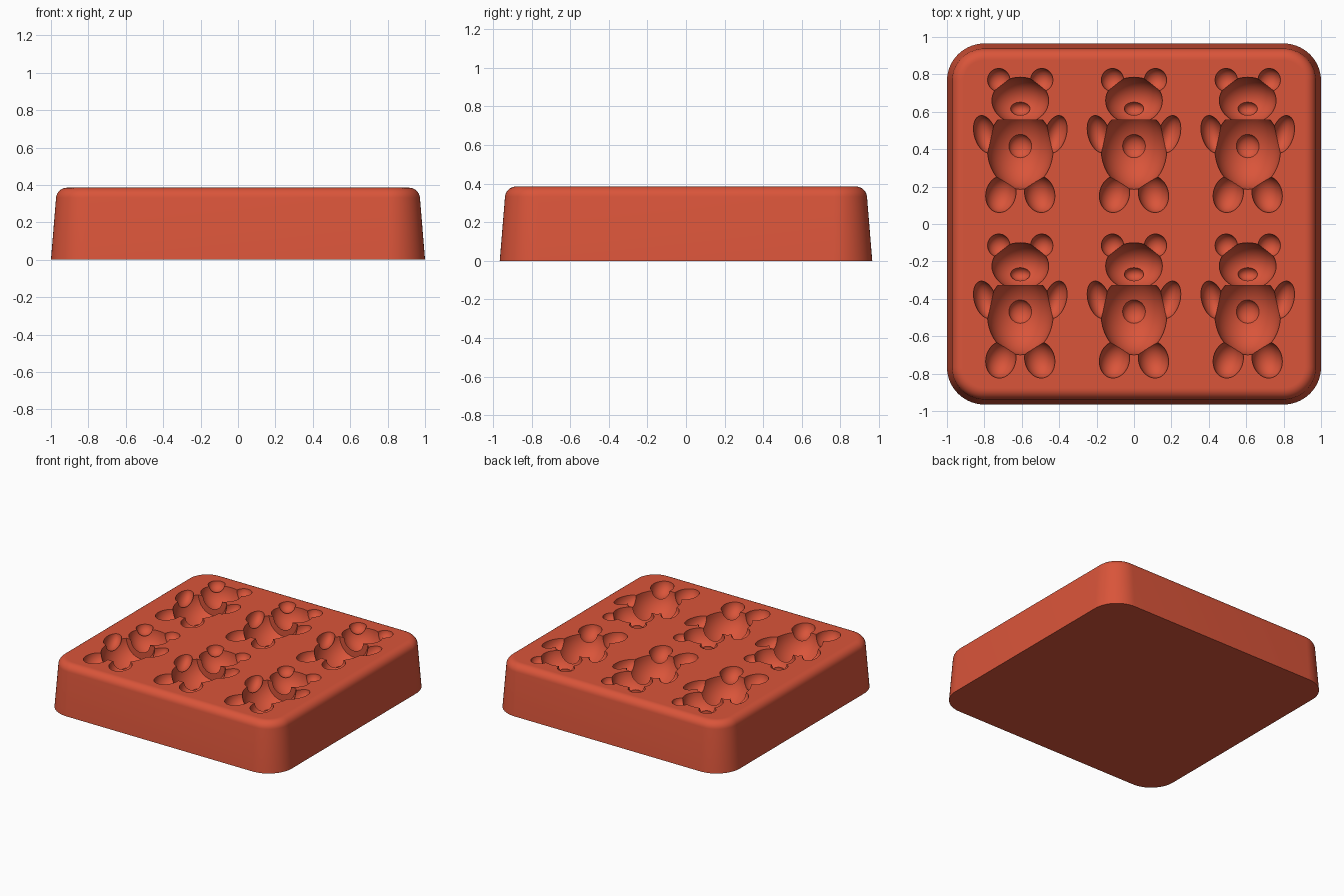
import bpy, bmesh
from math import sin, cos, pi, radians
from mathutils import Matrix, Vector

cube = bpy.data.objects.get("Cube")
if cube:
    bpy.data.objects.remove(cube, do_unlink=True)

TOP = 0.385
COLUMNS = (-0.608, 0, 0.608)
ROWS = (0, -0.885)

red = bpy.data.materials.new("terracotta red")
red.use_nodes = True
color = (0.70, 0.09, 0.042, 1)
red.diffuse_color = color
red.node_tree.nodes["Principled BSDF"].inputs["Base Color"].default_value = color


def make_object(name, bm):
    mesh = bpy.data.meshes.new(name)
    bmesh.ops.recalc_face_normals(bm, faces=bm.faces)
    bm.to_mesh(mesh)
    bm.free()
    mesh.materials.append(red)
    obj = bpy.data.objects.new(name, mesh)
    bpy.context.collection.objects.link(obj)
    return obj


def rounded_ring(bm, inset, z, steps=14):
    """Rounded rectangle outline, shrunk by inset."""
    radius = 0.2 - inset
    verts = []
    for corner, (sx, sy) in enumerate(((1, 1), (-1, 1), (-1, -1), (1, -1))):
        for i in range(steps + 1):
            a = (corner + i / steps) * pi / 2
            verts.append(bm.verts.new((sx * 0.8 + radius * cos(a),
                                       sy * 0.765 + radius * sin(a), z)))
    return verts


# Tapered block with a rounded upper edge
bm = bmesh.new()
profile = [(0, 0)]
for i in range(9):
    a = radians(5) + i / 8 * radians(85)
    profile.append((0.085 - 0.058 * cos(a), TOP - 0.058 + 0.058 * sin(a)))
profile.append((0.09, TOP))
rings = [rounded_ring(bm, inset, z) for inset, z in profile]
for low, high in zip(rings, rings[1:]):
    for i in range(len(low)):
        j = (i + 1) % len(low)
        bm.faces.new((low[i], low[j], high[j], high[i]))
bm.faces.new(rings[0][::-1])
bm.faces.new(rings[-1])
mold = make_object("bear_mold", bm)


def carve(name, center, radii, tilt=0, paired=False, cut_y=None):
    """Carve one ellipsoid part of the bear into every cavity."""
    bm = bmesh.new()
    for row in ROWS:
        for column in COLUMNS:
            for side in ((-1, 1) if paired else (1,)):
                place = Vector((column + side * center[0], center[1] + row, center[2]))
                matrix = (Matrix.Translation(place)
                          @ Matrix.Rotation(radians(tilt * side), 4, 'Z')
                          @ Matrix.Diagonal((*radii, 1)))
                part = bmesh.ops.create_uvsphere(bm, u_segments=40, v_segments=24,
                                                 radius=1, matrix=matrix)
                if cut_y is not None:
                    verts = part["verts"]
                    edges = {e for v in verts for e in v.link_edges}
                    faces = {f for v in verts for f in v.link_faces}
                    cut = bmesh.ops.bisect_plane(
                        bm, geom=[*verts, *edges, *faces],
                        plane_co=(0, cut_y + row, 0), plane_no=(0, 1, 0), clear_outer=True)
                    rim = [g for g in cut["geom_cut"] if isinstance(g, bmesh.types.BMEdge)]
                    bmesh.ops.holes_fill(bm, edges=rim, sides=0)
    cutter = make_object(name + "_cutter", bm)
    cutter.hide_render = True
    modifier = mold.modifiers.new(name + "_cavity", 'BOOLEAN')
    modifier.operation = 'DIFFERENCE'
    modifier.solver = 'EXACT'
    modifier.object = cutter
    return cutter


# Bear cavities
rim = TOP + 0.003
cutters = [
    carve("body", (0, 0.40, rim), (0.176, 0.215, 0.19), cut_y=0.555),
    carve("head", (0, 0.66, rim), (0.152, 0.125, 0.15)),
    carve("ear", (0.115, 0.77, rim), (0.06, 0.062, 0.06), paired=True),
    carve("arm", (0.188, 0.48, rim), (0.058, 0.103, 0.08), tilt=-16, paired=True),
    carve("foot", (0.104, 0.16, rim), (0.08, 0.1, 0.09), tilt=14, paired=True),
    carve("snout", (0, 0.618, TOP - 0.125), (0.052, 0.038, 0.045)),
    carve("belly_button", (0, 0.415, TOP - 0.165), (0.062, 0.065, 0.05)),
]

# Apply the cuts and clean up
bpy.ops.object.select_all(action='DESELECT')
mold.select_set(True)
bpy.context.view_layer.objects.active = mold
for modifier in list(mold.modifiers):
    bpy.ops.object.modifier_apply(modifier=modifier.name)
for cutter in cutters:
    bpy.data.objects.remove(cutter, do_unlink=True)
bpy.ops.object.shade_smooth_by_angle(angle=radians(30))
